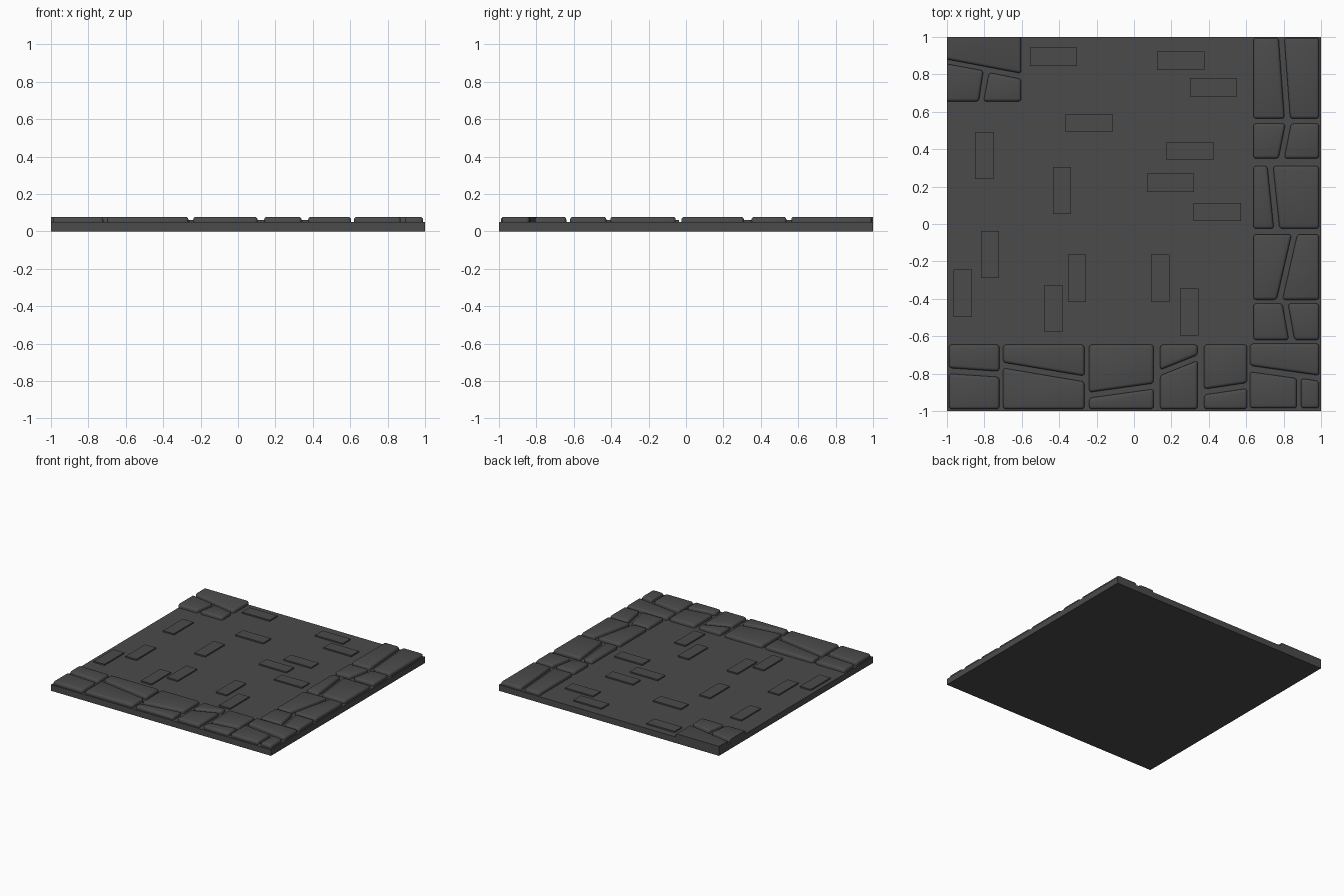
import bpy, bmesh

if "Cube" in bpy.data.objects:
    bpy.data.objects.remove(bpy.data.objects["Cube"])

SLAB_TOP = 0.05
BRICK_TOP = 0.061
STONE_TOP = 0.078

stone_grey = bpy.data.materials.new("dark stone grey")
stone_grey.diffuse_color = (0.07, 0.07, 0.07, 1)
stone_grey.use_nodes = True
stone_grey.node_tree.nodes["Principled BSDF"].inputs["Base Color"].default_value = stone_grey.diffuse_color


def finish(bm, name, smooth=False):
    bmesh.ops.recalc_face_normals(bm, faces=bm.faces[:])
    mesh = bpy.data.meshes.new(name)
    bm.to_mesh(mesh)
    bm.free()
    mesh.materials.append(stone_grey)
    ob = bpy.data.objects.new(name, mesh)
    bpy.context.collection.objects.link(ob)
    if smooth:
        bpy.ops.object.select_all(action='DESELECT')
        ob.select_set(True)
        bpy.context.view_layer.objects.active = ob
        bpy.ops.object.shade_smooth_by_angle(angle=0.7)
    return ob


def prism(points, z0, z1):
    bm = bmesh.new()
    face = bm.faces.new([bm.verts.new((x, y, z0)) for x, y in points])
    top = bmesh.ops.extrude_face_region(bm, geom=[face], use_keep_orig=True)
    for v in top["geom"]:
        if isinstance(v, bmesh.types.BMVert):
            v.co.z = z1
    bmesh.ops.recalc_face_normals(bm, faces=bm.faces[:])
    return bm


def stone(name, points):
    """Cobble with rounded top and corners, trimmed flush to the tile."""
    bm = prism(points, SLAB_TOP - 0.005, STONE_TOP)
    edges = [e for e in bm.edges if max(v.co.z for v in e.verts) > SLAB_TOP]
    bmesh.ops.bevel(bm, geom=edges, offset=0.016, segments=3, profile=0.5,
                    affect='EDGES', clamp_overlap=True)
    for co, no in (((-1, 0, 0), (-1, 0, 0)), ((0, 1, 0), (0, 1, 0))):
        cut = bmesh.ops.bisect_plane(
            bm, geom=bm.verts[:] + bm.edges[:] + bm.faces[:],
            plane_co=co, plane_no=no, clear_outer=True)
        rim = [g for g in cut["geom_cut"] if isinstance(g, bmesh.types.BMEdge)]
        if rim:
            bmesh.ops.holes_fill(bm, edges=rim, sides=0)
    finish(bm, name, True)


def split_block(name, a0, a1, s0, s1, lo, hi, swap=False):
    """Block spanning a0..a1, divided in two by a slanted joint s0 -> s1."""
    g = 0.015
    halves = ([(a0, lo), (a1, lo), (a1, s1 - g), (a0, s0 - g)],
              [(a0, s0 + g), (a1, s1 + g), (a1, hi), (a0, hi)])
    for tag, pts in zip("ab", halves):
        stone(f"{name}_{tag}", [(q, p) if swap else (p, q) for p, q in pts])


# Base slab
finish(prism([(-1, -1), (1, -1), (1, 1), (-1, 1)], 0, SLAB_TOP), "base_slab")

# Front border stones
front = [(-0.99, -0.72, -0.785, -0.803), (-0.70, -0.265, -0.755, -0.828),
         (-0.24, 0.105, -0.915, -0.867), (0.14, 0.34, -0.795, -0.715),
         (0.375, 0.605, -0.898, -0.864)]
for i, row in enumerate(front):
    split_block(f"front_stone_{i}", *row, -0.99, -0.645)

# Right border stones
right = [(-0.62, -0.425, 0.843, 0.808), (-0.405, -0.055, 0.778, 0.858),
         (-0.025, 0.31, 0.763, 0.728), (0.35, 0.537, 0.788, 0.825),
         (0.563, 0.995, 0.82, 0.788)]
for i, row in enumerate(right):
    split_block(f"right_stone_{i}", *row, 0.638, 0.99, swap=True)

# Front right corner stones
stone("corner_stone_a", [(0.62, -0.757), (0.99, -0.81), (0.99, -0.64), (0.62, -0.64)])
stone("corner_stone_b", [(0.62, -0.985), (0.87, -0.985), (0.87, -0.825), (0.62, -0.79)])
stone("corner_stone_c", [(0.892, -0.985), (0.99, -0.985), (0.99, -0.84), (0.892, -0.825)])

# Back left corner stones, running past the tile edge and trimmed
stone("back_stone_a", [(-1.05, 0.89), (-0.603, 0.805), (-0.603, 1.05), (-1.05, 1.05)])
stone("back_stone_b", [(-1.05, 0.655), (-0.83, 0.655), (-0.805, 0.82), (-1.05, 0.865)])
stone("back_stone_c", [(-0.805, 0.655), (-0.603, 0.655), (-0.603, 0.775), (-0.775, 0.81)])

# Low scattered bricks
lying = [(-0.43, 0.895), (0.25, 0.873), (0.425, 0.732), (-0.24, 0.54),
         (0.30, 0.39), (0.195, 0.22), (0.445, 0.064)]
standing = [(-0.80, 0.366), (-0.385, 0.18), (-0.77, -0.163), (-0.915, -0.37),
            (-0.43, -0.452), (-0.305, -0.29), (0.14, -0.29), (0.295, -0.47)]
for kind, centres, hx, hy in (("across", lying, 0.126, 0.049),
                              ("along", standing, 0.049, 0.126)):
    for i, (x, y) in enumerate(centres):
        pts = [(x - hx, y - hy), (x + hx, y - hy), (x + hx, y + hy), (x - hx, y + hy)]
        finish(prism(pts, SLAB_TOP - 0.005, BRICK_TOP), f"brick_{kind}_{i}")
